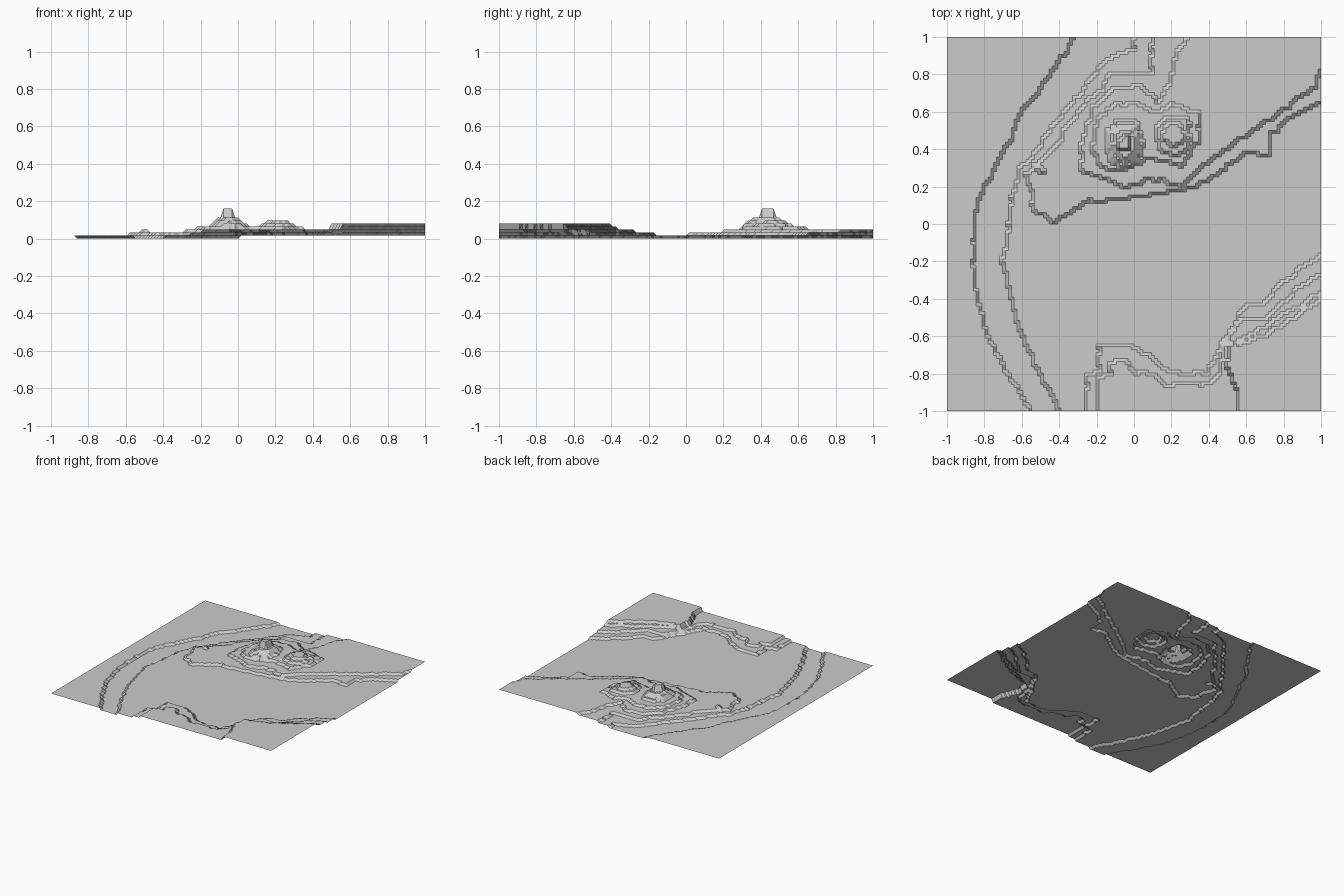
import bpy
import bmesh
from mathutils import Vector, noise

if "Cube" in bpy.data.objects:
    bpy.data.objects.remove(bpy.data.objects["Cube"], do_unlink=True)

CELLS = 128          # terrain grid resolution
STEP = 0.016         # height of one terrace
WOBBLE = 0.017       # roughness of the terrace edges

terraces = []        # (level, test function), lowest first


def inside_outline(points):
    """Return a test for points inside a closed contour outline."""
    sides = list(zip(points, points[1:] + points[:1]))

    def test(x, y):
        hit = False
        for (ax, ay), (bx, by) in sides:
            if (ay > y) != (by > y) and x < ax + (y - ay) * (bx - ax) / (by - ay):
                hit = not hit
        return hit
    return test


def inside_ellipse(centre, rx, ry):
    """Return a test for points inside an upright ellipse."""
    cx, cy = centre
    return lambda x, y: ((x - cx) / rx) ** 2 + ((y - cy) / ry) ** 2 < 1


def add_terrace(level, test):
    terraces.append((level, test))


# Curved river bed, cut one step below the plain
west_bank = [(-.26, 1.1), (-.31, 1), (-.45, .8), (-.6, .6), (-.72, .35), (-.83, .15),
             (-.86, -.05), (-.86, -.3), (-.78, -.6), (-.68, -.8), (-.55, -1), (-.5, -1.1)]
east_bank = [(-.36, -1.1), (-.4, -1), (-.5, -.8), (-.6, -.6), (-.67, -.35), (-.7, -.2),
             (-.67, 0), (-.65, .15), (-.6, .29), (-.45, .5), (-.32, .66),
             (-.15, .88), (0, .93), (.02, 1.1)]
add_terrace(0, inside_outline(west_bank + east_bank))

# Broad foot of the northern hills
add_terrace(2, inside_outline([
    (1.1, .7), (1, .65), (.85, .58), (.73, .48), (.72, .37), (.6, .38), (.45, .27),
    (.33, .2), (0, .14), (-.28, .11), (-.36, .04), (-.42, .02), (-.54, .06), (-.54, .13),
    (-.58, .26), (-.45, .38), (-.35, .53), (-.25, .64), (-.13, .8), (.09, .8),
    (.1, 1.1), (1.1, 1.1)]))

# Upper shelf of the northern hills
add_terrace(3, inside_outline([
    (1.1, .9), (1, .83), (.97, .74), (.65, .51), (.5, .4), (.36, .3), (.25, .2),
    (.1, .24), (-.05, .2), (-.2, .26), (-.29, .29), (-.27, .45), (-.22, .62),
    (-.1, .72), (.04, .73), (.13, .66), (.2, .75), (.22, .9), (.38, 1.1), (1.1, 1.1)]))
add_terrace(3, inside_ellipse((-.5, .29), .016, .016))

# Saddle joining the two peaks
add_terrace(4, inside_outline([
    (-.2, .31), (-.07, .28), (.1, .36), (.25, .31), (.35, .45), (.35, .6),
    (.2, .64), (.13, .6), (0, .64), (-.1, .64), (-.2, .56), (-.22, .42)]))

# Eastern low peak
east_peak = (.21, .48)
add_terrace(5, inside_ellipse(east_peak, .095, .11))
add_terrace(6, inside_ellipse(east_peak, .06, .065))

# Western high peak with its steep tower
west_peak = (-.05, .43)
for level, rx, ry in [(5, .1, .13), (6, .08, .1), (7, .06, .075), (10, .034, .04)]:
    add_terrace(level, inside_ellipse(west_peak, rx, ry))

# Southern tableland: two low shelves
add_terrace(2, inside_outline([
    (1.1, -.13), (1, -.17), (.9, -.22), (.77, -.34), (.68, -.44), (.6, -.43), (.55, -.52),
    (.46, -.65), (.4, -.8), (.2, -.8), (.1, -.73), (0, -.65), (-.18, -.65),
    (-.19, -.79), (-.25, -.82), (-.27, -1.1), (1.1, -1.1)]))
add_terrace(3, inside_outline([
    (1.1, -.23), (1, -.27), (.9, -.32), (.8, -.42), (.7, -.5), (.57, -.51), (.47, -.68),
    (.46, -.78), (.4, -.86), (.18, -.86), (.1, -.8), (0, -.8), (-.05, -.72),
    (-.12, -.74), (-.12, -.8), (-.2, -.81), (-.18, -1.1), (1.1, -1.1)]))

# Southern tableland: two high shelves sharing the western cliff
cliff = [(.51, -.65), (.5, -.75), (.55, -.9), (.58, -1.1), (1.1, -1.1)]
add_terrace(4, inside_outline(
    [(1.1, -.32), (1, -.36), (.85, -.45), (.75, -.52), (.62, -.59)] + cliff))
add_terrace(5, inside_outline(
    [(1.1, -.36), (1, -.4), (.85, -.5), (.75, -.57), (.62, -.62)] + cliff))


def ground_level(x, y):
    """Level of the highest terrace at a point, with ragged terrace edges."""
    ragged = noise.noise_vector(Vector((x, y, 0)) * 19) * WOBBLE
    x, y = x + ragged.x, y + ragged.y
    found = [level for level, test in terraces if test(x, y)]
    return max(found) if found else 1


# Open terrain sheet
bm = bmesh.new()
bmesh.ops.create_grid(bm, x_segments=CELLS, y_segments=CELLS, size=1)
for v in bm.verts:
    v.co.z = ground_level(v.co.x, v.co.y) * STEP
mesh = bpy.data.meshes.new("terraced_terrain")
bm.to_mesh(mesh)
bm.free()
terrain = bpy.data.objects.new("terraced_terrain", mesh)
bpy.context.collection.objects.link(terrain)

# Plain grey material
grey = bpy.data.materials.new("light_grey")
grey.use_nodes = True
colour = (0.6, 0.6, 0.6, 1)
grey.diffuse_color = colour
for node in grey.node_tree.nodes:
    if node.type == "BSDF_PRINCIPLED":
        node.inputs["Base Color"].default_value = colour
mesh.materials.append(grey)
